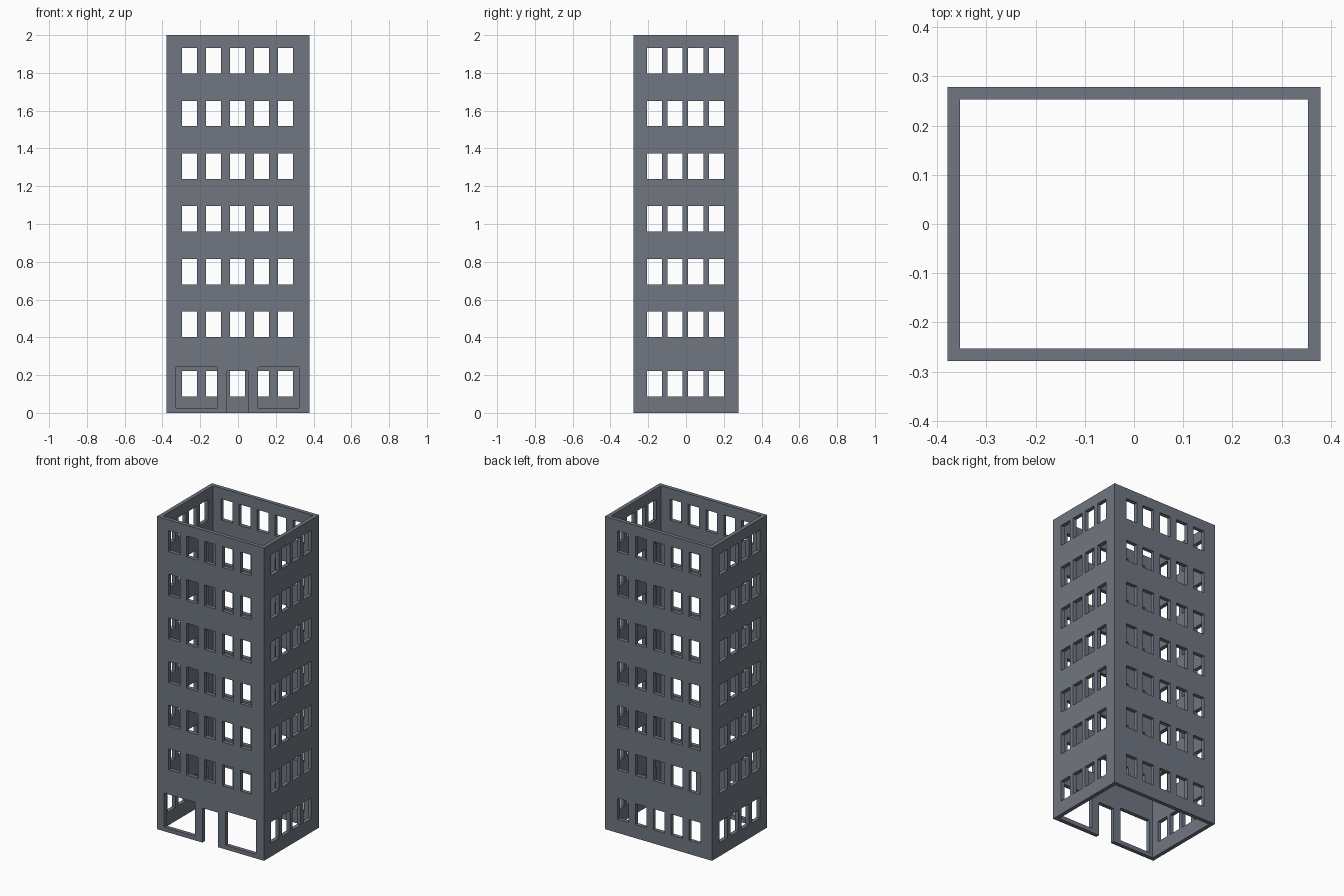
import bpy
import bmesh

if "Cube" in bpy.data.objects:
    bpy.data.objects.remove(bpy.data.objects["Cube"], do_unlink=True)

HX, HY, HEIGHT, WALL = 0.379, 0.278, 2.0, 0.025
WIN_W, WIN_H = 0.08, 0.134
GROUND_SILL, FIRST_SILL, STOREY, STOREYS = 0.087, 0.402, 0.279, 6

slate = bpy.data.materials.new("slate_grey")
slate.use_nodes = True
colour = (0.16, 0.182, 0.22, 1)
slate.diffuse_color = colour
slate.node_tree.nodes["Principled BSDF"].inputs["Base Color"].default_value = colour


def make_object(name, bm):
    bmesh.ops.recalc_face_normals(bm, faces=bm.faces)
    mesh = bpy.data.meshes.new(name)
    bm.to_mesh(mesh)
    bm.free()
    obj = bpy.data.objects.new(name, mesh)
    mesh.materials.append(slate)
    bpy.context.collection.objects.link(obj)
    return obj


def add_box(bm, x0, x1, y0, y1, z0, z1):
    verts = bmesh.ops.create_cube(bm, size=1)["verts"]
    bmesh.ops.scale(bm, vec=(x1 - x0, y1 - y0, z1 - z0), verts=verts)
    bmesh.ops.translate(bm, vec=((x0 + x1) / 2, (y0 + y1) / 2, (z0 + z1) / 2), verts=verts)


def cut_wall(bm, side, a0, a1, z0, z1):
    """Add a cutter through one wall, spanning a0..a1 along that wall."""
    axis, sign = side
    edge = (HX if axis == "x" else HY) * sign
    d0, d1 = edge - WALL * 2, edge + WALL * 2
    if axis == "x":
        add_box(bm, d0, d1, a0, a1, z0, z1)
    else:
        add_box(bm, a0, a1, d0, d1, z0, z1)


# Hollow rectangular tower, open at top and bottom
bm = bmesh.new()
corners = [(-1, -1), (1, -1), (1, 1), (-1, 1)]
rings = [[bm.verts.new((sx * (HX - t), sy * (HY - t), z)) for sx, sy in corners]
         for t, z in ((0, 0), (0, HEIGHT), (WALL, HEIGHT), (WALL, 0))]
for i in range(4):
    lower, upper = rings[i], rings[(i + 1) % 4]
    for j in range(4):
        k = (j + 1) % 4
        bm.faces.new((lower[j], lower[k], upper[k], upper[j]))
tower = make_object("tower_walls", bm)

# Window openings on every wall
FRONT, BACK, LEFT, RIGHT = ("y", -1), ("y", 1), ("x", 1), ("x", -1)
bm = bmesh.new()
sills = [GROUND_SILL] + [FIRST_SILL + i * STOREY for i in range(STOREYS)]
for side, count, pitch in ((FRONT, 5, 0.127), (BACK, 5, 0.127), (LEFT, 4, 0.109), (RIGHT, 4, 0.109)):
    for sill in sills:
        if side == FRONT and sill == GROUND_SILL:
            continue
        for i in range(count):
            centre = (i - (count - 1) / 2) * pitch - 0.003
            cut_wall(bm, side, centre - WIN_W / 2, centre + WIN_W / 2, sill, sill + WIN_H)

# Street front: two shop windows and a doorway
for x0, x1 in ((-0.328, -0.111), (0.106, 0.323)):
    cut_wall(bm, FRONT, x0, x1, 0.027, 0.244)
cut_wall(bm, FRONT, -0.058, 0.053, -0.1, 0.221)
cutter = make_object("opening_cutter", bm)
cutter.hide_render = True

# Cut the openings and discard the helper
cut = tower.modifiers.new("openings", "BOOLEAN")
cut.operation = "DIFFERENCE"
cut.solver = "EXACT"
cut.object = cutter
bpy.context.view_layer.objects.active = tower
bpy.ops.object.modifier_apply(modifier=cut.name)
bpy.data.objects.remove(cutter, do_unlink=True)
